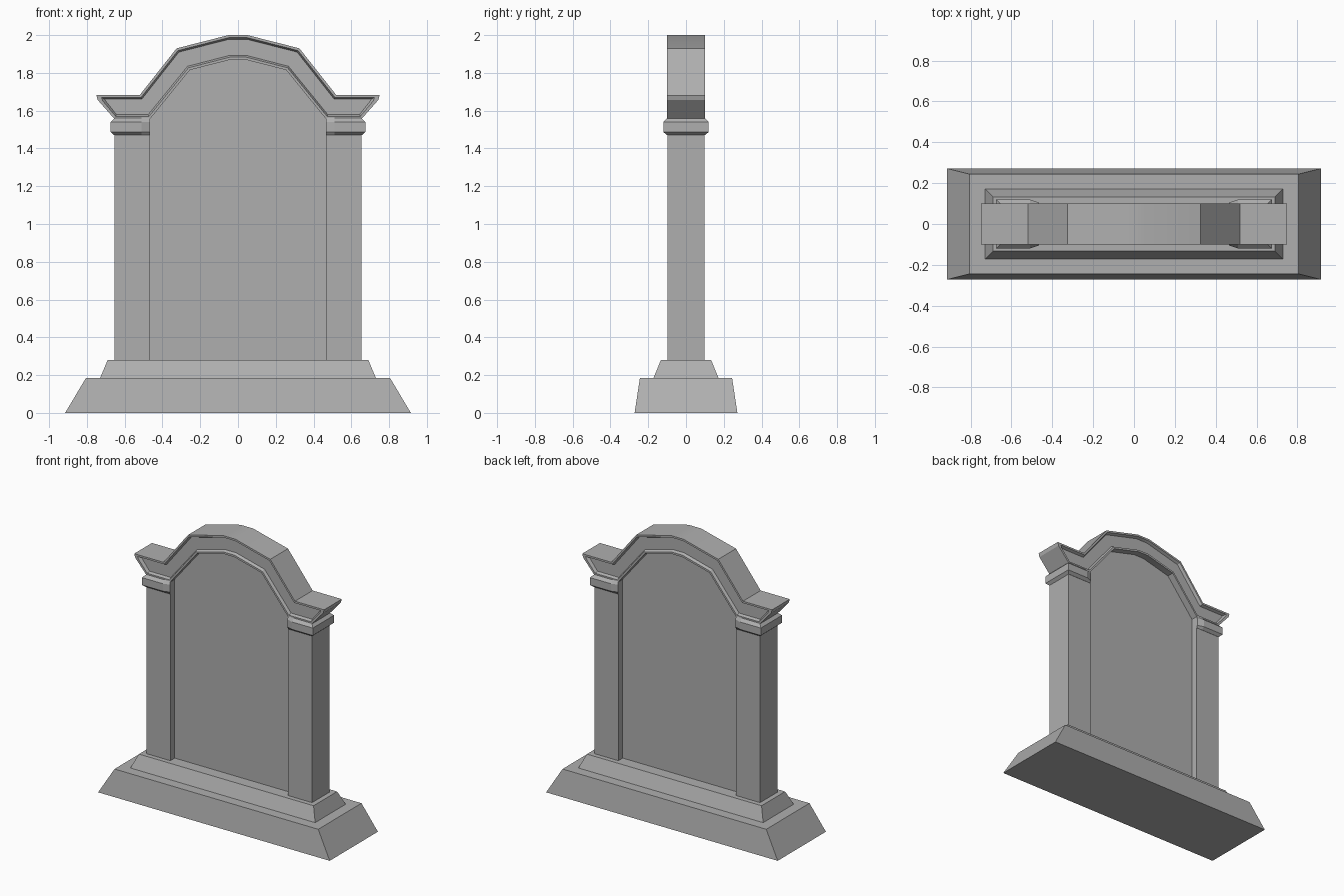
import bpy, bmesh, math

if "Cube" in bpy.data.objects:
    bpy.data.objects.remove(bpy.data.objects["Cube"])

# Weathered mid-grey stone
stone = bpy.data.materials.new("grey_stone")
stone.diffuse_color = (0.43, 0.43, 0.43, 1)
stone.use_nodes = True
stone.node_tree.nodes["Principled BSDF"].inputs["Base Color"].default_value = stone.diffuse_color


def loft(name, rings):
    """Skin a stack of matching closed rings and cap both ends."""
    bm = bmesh.new()
    loops = [[bm.verts.new(p) for p in ring] for ring in rings]
    n = len(loops[0])
    for a, b in zip(loops, loops[1:]):
        for i in range(n):
            j = (i + 1) % n
            bm.faces.new((a[i], a[j], b[j], b[i]))
    bm.faces.new(loops[0])
    bm.faces.new(loops[-1])
    bmesh.ops.recalc_face_normals(bm, faces=bm.faces)
    mesh = bpy.data.meshes.new(name)
    bm.to_mesh(mesh)
    bm.free()
    mesh.materials.append(stone)
    obj = bpy.data.objects.new(name, mesh)
    bpy.context.collection.objects.link(obj)
    return obj


def rect(x0, x1, y, z):
    return [(x0, -y, z), (x1, -y, z), (x1, y, z), (x0, y, z)]


def mirrored(half):
    return half + [(-x, z) for x, z in reversed(half)]


def upright(profile, y):
    """Place an x-z profile at depth y."""
    return [(x, y, z) for x, z in profile]


# Stepped, tapering base
for name, lower, upper in (
        ("plinth", (0.915, 0.272, 0.0), (0.805, 0.244, 0.185)),
        ("upper_step", (0.73, 0.172, 0.185), (0.69, 0.133, 0.28))):
    loft(name, [rect(-x, x, y, z) for x, y, z in (lower, upper)])

# Recessed slab between the pillars, running up behind the arch
panel = mirrored([(0.48, 0.28), (0.48, 1.60), (0.28, 1.85), (0.045, 1.91)])
loft("panel", [upright(panel, y) for y in (-0.05, 0.05)])


# Pillars and their chamfered collars, inner ends tapering into the pillar
def collar_ring(s, inset, z):
    d = 0.02 * inset
    half = [(0.465, 0.105 - 0.005 * inset), (0.51, 0.12 - d), (0.675 - d, 0.12 - d)]
    ring = [(x, -y) for x, y in half] + [(x, y) for x, y in reversed(half)]
    return [(s * x, y, z) for x, y in ring]


for side, s in (("left", -1), ("right", 1)):
    loft(side + "_pillar", [rect(s * 0.465, s * 0.655, 0.099, z) for z in (0.28, 1.56)])
    loft(side + "_collar", [collar_ring(s, i, z) for i, z in
                            ((1, 1.47), (0, 1.487), (0, 1.54), (1, 1.56))])

# Arched cornice: raised lip around a sunken channel, front and back
outer = mirrored([(0.05, 2.0), (0.325, 1.93), (0.52, 1.683), (0.75, 1.683),
                  (0.743, 1.657), (0.655, 1.557), (0.465, 1.557),
                  (0.255, 1.815), (0.04, 1.87)])
channel = mirrored([(0.047, 1.978), (0.313, 1.91), (0.509, 1.661), (0.705, 1.661),
                    (0.698, 1.648), (0.643, 1.579), (0.4755, 1.579),
                    (0.267, 1.835), (0.043, 1.893)])
lip = [(a + (c - a) * 0.6, b + (d - b) * 0.6)
       for (a, b), (c, d) in zip(outer, channel)]
layers = [(channel, -0.08), (lip, -0.1), (outer, -0.1),
          (outer, 0.1), (lip, 0.1), (channel, 0.08)]
cornice = loft("cornice", [upright(p, y) for p, y in layers])
bpy.context.view_layer.objects.active = cornice
cornice.select_set(True)
bpy.ops.object.shade_smooth_by_angle(angle=math.radians(20))
